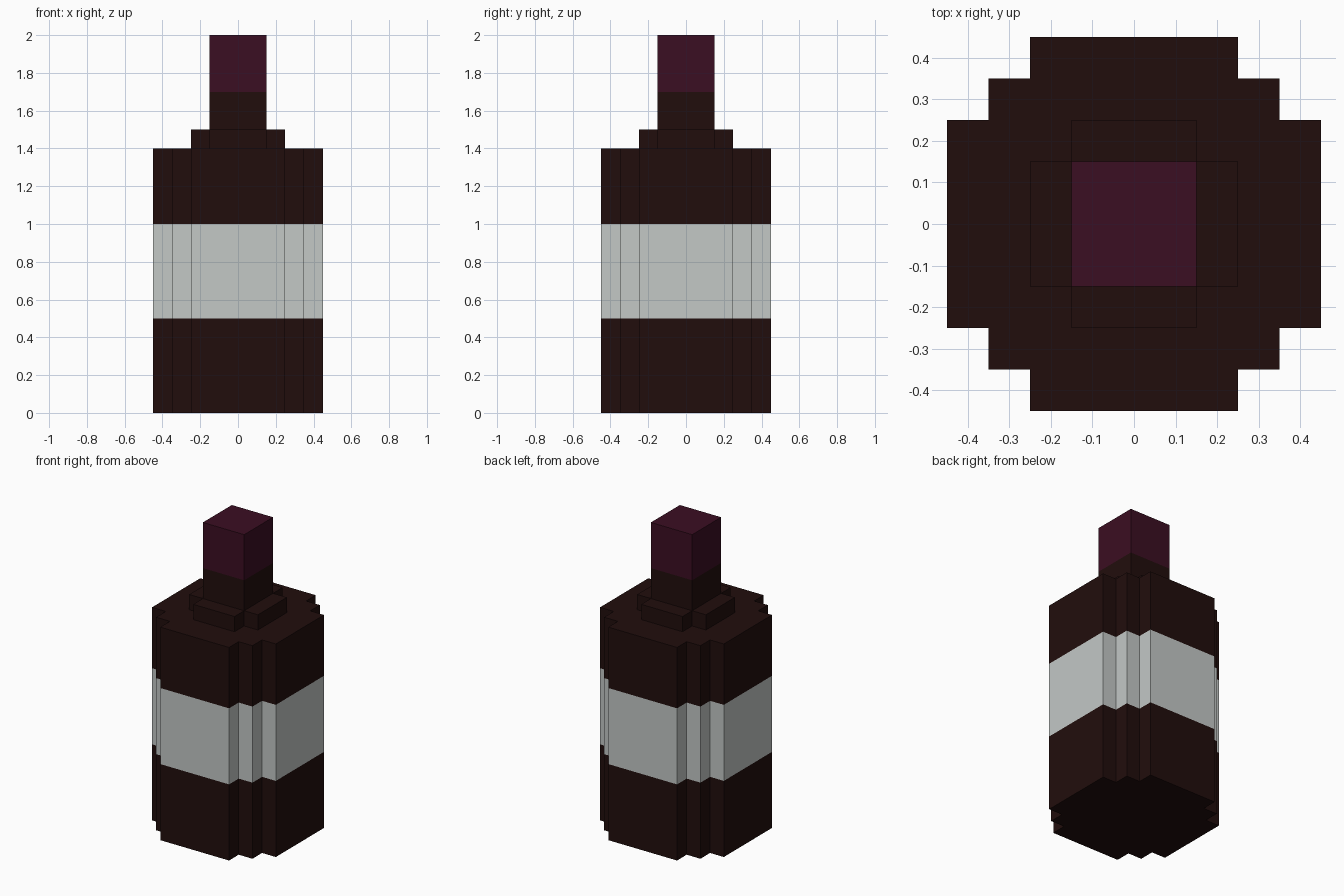
import bpy, bmesh

if "Cube" in bpy.data.objects:
    bpy.data.objects.remove(bpy.data.objects["Cube"])


def material(name, rgb):
    m = bpy.data.materials.new(name)
    m.diffuse_color = (*rgb, 1.0)
    m.use_nodes = True
    m.node_tree.nodes["Principled BSDF"].inputs["Base Color"].default_value = m.diffuse_color
    return m


GLASS = material("dark_brown_glass", (0.0152, 0.0042, 0.0038))
LABEL = material("pale_grey_label", (0.546, 0.578, 0.565))
CAP = material("dark_wine_cap", (0.0437, 0.0044, 0.0160))


def stepped_prism(name, quarter, levels, mats):
    """Turn a quarter outline four times and stack it through the levels;
    mats gives one material per band between levels."""
    outline, pts = [], quarter
    for _ in range(4):
        outline += pts
        pts = [(-y, x) for x, y in pts]
    slots = list(dict.fromkeys(mats))
    bm = bmesh.new()
    rings = [[bm.verts.new((x, y, z)) for x, y in outline] for z in levels]
    n = len(outline)
    for band, (lo, hi) in enumerate(zip(rings, rings[1:])):
        for i in range(n):
            j = (i + 1) % n
            f = bm.faces.new((lo[i], lo[j], hi[j], hi[i]))
            f.material_index = slots.index(mats[band])
    bm.faces.new(rings[0][::-1]).material_index = slots.index(mats[0])
    bm.faces.new(rings[-1]).material_index = slots.index(mats[-1])
    mesh = bpy.data.meshes.new(name)
    bm.to_mesh(mesh)
    bm.free()
    for m in slots:
        mesh.materials.append(m)
    obj = bpy.data.objects.new(name, mesh)
    bpy.context.collection.objects.link(obj)
    return obj


# Bottle body with stepped corners and a label band around the middle
stepped_prism("bottle_body",
              [(0.45, -0.25), (0.45, 0.25), (0.35, 0.25), (0.35, 0.35), (0.25, 0.35)],
              [0, 0.5, 1.0, 1.4], [GLASS, LABEL, GLASS])

# Cross-shaped shoulder under the neck
stepped_prism("shoulder", [(0.25, -0.15), (0.25, 0.15), (0.15, 0.15)],
              [1.4, 1.5], [GLASS])

# Square neck and the cap on top
stepped_prism("neck", [(0.15, -0.15)], [1.5, 1.7], [GLASS])
stepped_prism("cap", [(0.15, -0.15)], [1.7, 2.0], [CAP])
